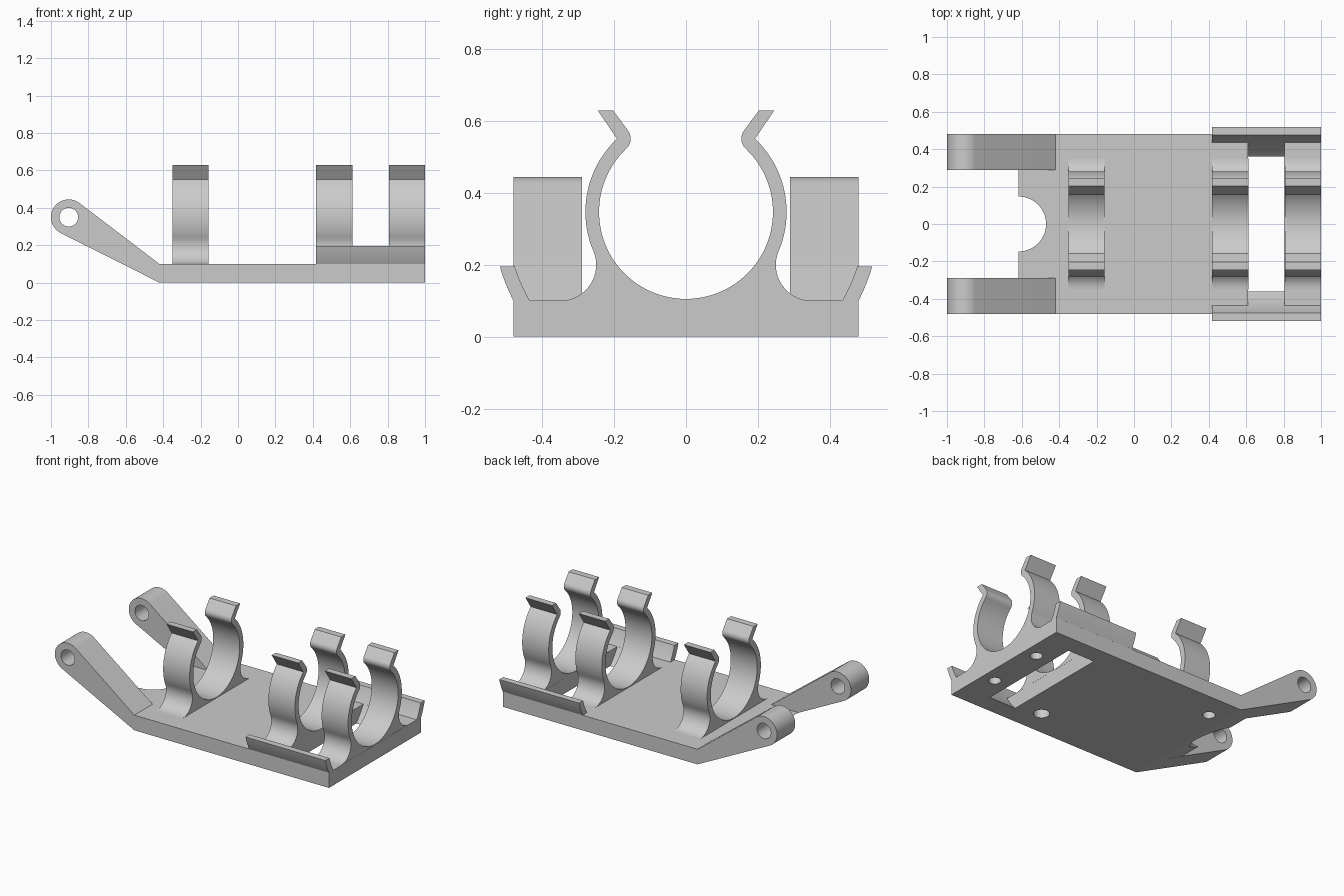
import bpy, bmesh
from math import sin, cos, asin, radians, degrees, pi

if "Cube" in bpy.data.objects:
    bpy.data.objects.remove(bpy.data.objects["Cube"])

# Single plain grey material
GREY = (0.6, 0.6, 0.6, 1)
grey = bpy.data.materials.new("plain_grey")
grey.use_nodes = True
grey.diffuse_color = GREY
bsdf = next(n for n in grey.node_tree.nodes if n.type == 'BSDF_PRINCIPLED')
bsdf.inputs["Base Color"].default_value = GREY

RING_Z = 0.347      # height of the cradle axis
BASE = 0.1          # plate thickness
BEND = -0.42        # where the arms leave the plate


def arc(cu, cv, r, a, b, n):
    """Points on an arc from angle a to b in degrees."""
    angles = [radians(a + (b - a) * i / n) for i in range(n + 1)]
    return [(cu + r * cos(t), cv + r * sin(t)) for t in angles]


def prism(name, outline, axis, start, end):
    """Extrude a (horizontal, z) outline along x or y."""
    bm = bmesh.new()
    place = (lambda u, v: (start, u, v)) if axis == 'x' else (lambda u, v: (u, start, v))
    face = bm.faces.new([bm.verts.new(place(u, v)) for u, v in outline])
    out = bmesh.ops.extrude_face_region(bm, geom=[face])
    step = (end - start, 0, 0) if axis == 'x' else (0, end - start, 0)
    bmesh.ops.translate(bm, vec=step,
                        verts=[g for g in out["geom"] if isinstance(g, bmesh.types.BMVert)])
    bmesh.ops.recalc_face_normals(bm, faces=bm.faces)
    mesh = bpy.data.meshes.new(name)
    bm.to_mesh(mesh)
    bm.free()
    obj = bpy.data.objects.new(name, mesh)
    bpy.context.collection.objects.link(obj)
    obj.data.materials.append(grey)
    return obj


def activate(obj):
    bpy.ops.object.select_all(action='DESELECT')
    obj.select_set(True)
    bpy.context.view_layer.objects.active = obj


def drill(obj, loc, r, depth, axis, sides=48):
    """Cut a round hole centred on loc."""
    rot = {'x': (0, pi / 2, 0), 'y': (pi / 2, 0, 0), 'z': (0, 0, 0)}[axis]
    bpy.ops.mesh.primitive_cylinder_add(vertices=sides, radius=r, depth=depth,
                                        location=loc, rotation=rot)
    cutter = bpy.context.object
    cutter.hide_render = True
    cutter.data.materials.append(grey)
    activate(obj)
    mod = obj.modifiers.new("hole", 'BOOLEAN')
    mod.operation = 'DIFFERENCE'
    mod.solver = 'EXACT'
    mod.object = cutter
    bpy.ops.object.modifier_apply(modifier=mod.name)
    bpy.data.objects.remove(cutter)


def smooth(obj):
    activate(obj)
    bpy.ops.object.shade_smooth_by_angle(angle=radians(30))


# Base plate with curved-end window and blind screw holes underneath
plate = prism("base_plate", [(BEND, 0), (1, 0), (1, BASE), (BEND, BASE)], 'y', -0.48, 0.48)
drill(plate, (0.708, 0, RING_Z), 0.5, 0.195, 'x', 128)
for x, y, r in [(0.91, 0.19, 0.037), (0.91, -0.19, 0.037),
                (0.45, -0.31, 0.048), (-0.315, 0.31, 0.038)]:
    drill(plate, (x, y, 0), r, 0.17, 'z')
smooth(plate)

# Wedge tongue between the arms, with a round notch
tongue = prism("notched_tongue", [(BEND, 0), (BEND, BASE), (-0.617, BASE)], 'y', -0.29, 0.29)
drill(tongue, (-0.617, 0, 0.05), 0.147, 0.4, 'z', 64)
smooth(tongue)

# Raised arms with pivot holes
arm_outline = [(BEND, 0), (BEND, BASE)] + arc(-0.905, 0.35, 0.095, 52.4, 243.7, 32)
for side, y in (("left", 0.29), ("right", -0.48)):
    arm = prism(side + "_pivot_arm", arm_outline, 'y', y, y + 0.19)
    drill(arm, (-0.905, y + 0.095, 0.35), 0.05, 0.5, 'y')
    smooth(arm)

# Spring clips: fillet foot, outer ring, flared lip, rounded throat, inner ring
lip_y, lip_z = 0.192, 0.551
half = arc(0.35, 0.2, 0.1, 270, 157.2, 16)
half += arc(0, RING_Z, 0.28, -22.8, 46.7, 24)[1:]
half += [(0.246, 0.63), (0.203, 0.63)]
half += arc(lip_y, lip_z, 0.038, 145, 226.7, 10)
half += arc(0, RING_Z, 0.242, 46.7, -90, 40)[1:]
clip_outline = half + [(-y, z) for y, z in reversed(half[:-1])]
for name, x in (("rear", -0.35), ("middle", 0.418), ("end", 0.806)):
    smooth(prism(name + "_spring_clip", clip_outline, 'x', x, x + 0.193))

# Curved side rails, concentric with the clips
RAIL_TOP = 0.195


def rail_arc(r, low, high):
    a, b = [degrees(asin((z - RING_Z) / r)) for z in (low, high)]
    return arc(0, RING_Z, r, a, b, 8)


rail_outline = rail_arc(0.5, BASE, RAIL_TOP) + rail_arc(0.54, RAIL_TOP, BASE)
for side, s in (("left", 1), ("right", -1)):
    smooth(prism(side + "_side_rail", [(s * y, z) for y, z in rail_outline], 'x', 0.418, 1))
